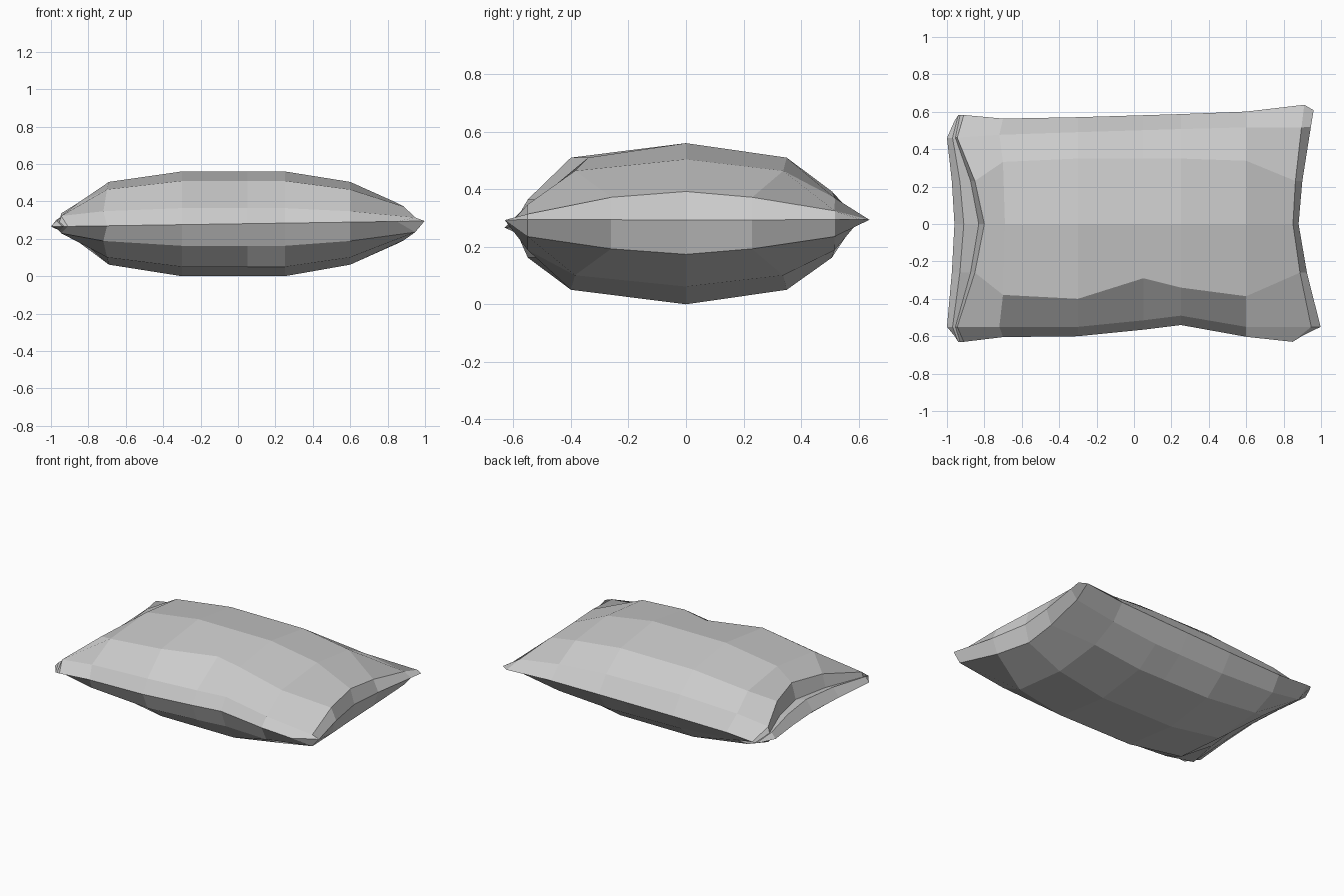
import bpy
from mathutils import Vector

cube = bpy.data.objects.get("Cube")
if cube:
    bpy.data.objects.remove(cube, do_unlink=True)

fabric = bpy.data.materials.new("light_grey_fabric")
fabric.use_nodes = True
colour = (0.6, 0.6, 0.6, 1)
fabric.diffuse_color = colour
fabric.node_tree.nodes["Principled BSDF"].inputs["Base Color"].default_value = colour

# Column positions: seam, flap, crease, lip, body columns, end, seam
x_middle = [-.96, -.91, -.83, -.80, -.69, -.3, .05, .25, .6, .85, .88]
x_corner = [-1, -.97, -.955, -.945, -.72, -.3, .05, .25, .6, .92, .97]
x_seam = [-.96, -.94, -.93, -.91, -.7, -.3, .05, .25, .6, .88, .93]
column_taper = [1, 1, 1, 1, .15, 0, 0, 0, .1, 1, 1]

# Row positions from front to back, at the middle and at the ends
y_middle = [-.6, -.55, -.4, 0, .35, .5, .58]
y_end = [-.63, -.55, -.26, 0, .23, .49, .61]

# Puffiness along each direction
top_columns = [0, .2, .12, .5, .8, 1, 1, 1, .8, .4, 0]
top_rows = [0, .3, .82, 1, .82, .4, 0]
bottom_columns = [0, .2, .33, .43, .78, 1, 1, 1, .78, .38, 0]
bottom_rows = [0, .42, .82, 1, .82, .42, 0]
THICKNESS = .28
COLS, ROWS = len(x_middle), len(y_middle)
DENT, PINCH, END = 6, 7, 9


def mix(a, b, t):
    return a + (b - a) * t


def pillow_point(c, r, top):
    on_seam_row = r in (0, ROWS - 1)
    on_seam = on_seam_row or c in (0, COLS - 1)
    y = mix(y_middle[r], y_end[r], column_taper[c])
    if on_seam_row:
        x = x_seam[c]
    else:
        x = mix(x_middle[c], x_corner[c], {3: 0, 2: .35, 4: .35}.get(r, 1))
    # Uneven corners
    if c >= END:
        x += .05 * y * (1 if on_seam_row else -1)
    if on_seam_row and c in (0, COLS - 1):
        y *= .95
    if r >= ROWS - 2:
        y += .03 * x
    # Pinched front with a dent in the upper edge
    if r < 2 or (r == 2 and top):
        y += {DENT: .11 if r == 2 else .035, PINCH: .06}.get(c, 0)
    if on_seam:
        return Vector((x, y, THICKNESS + .015 * x))
    if top:
        return Vector((x, y, THICKNESS * (1 + top_columns[c] * top_rows[r])))
    return Vector((x, y, THICKNESS * (1 - bottom_columns[c] * bottom_rows[r])))


# Two puffed sheets that share the seam
verts, faces, index = [], [], {}
for top in (True, False):
    for c in range(COLS):
        for r in range(ROWS):
            seam = c in (0, COLS - 1) or r in (0, ROWS - 1)
            if seam and not top:
                index[c, r, top] = index[c, r, True]
            else:
                index[c, r, top] = len(verts)
                verts.append(pillow_point(c, r, top))
    for c in range(COLS - 1):
        for r in range(ROWS - 1):
            ring = [index[c, r, top], index[c + 1, r, top],
                    index[c + 1, r + 1, top], index[c, r + 1, top]]
            faces.append(ring if top else ring[::-1])

mesh = bpy.data.meshes.new("pillow")
mesh.from_pydata(verts, [], faces)
mesh.materials.append(fabric)
pillow = bpy.data.objects.new("pillow", mesh)
bpy.context.collection.objects.link(pillow)
